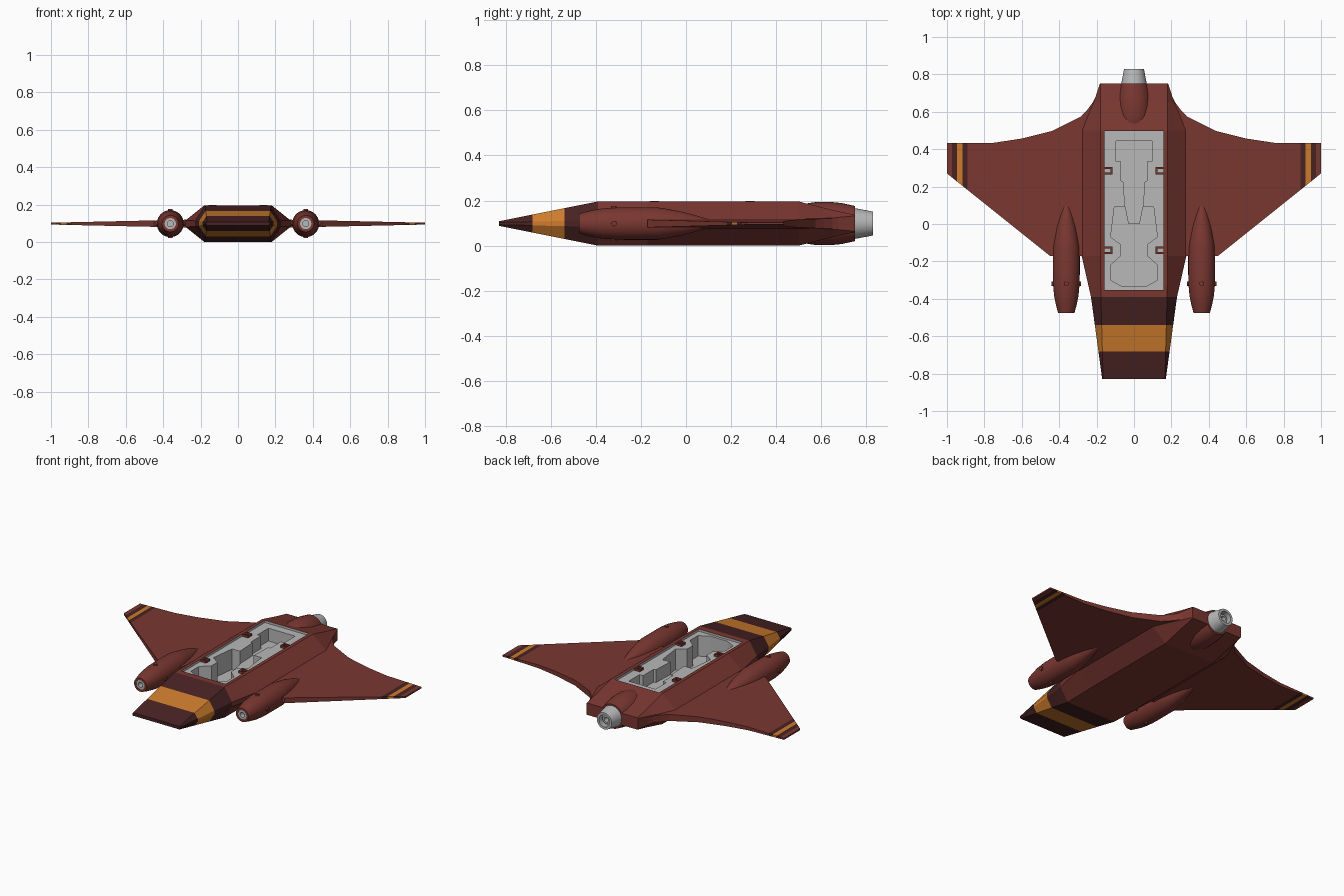
import bpy, bmesh, math
from mathutils import Matrix, Vector

if "Cube" in bpy.data.objects:
    bpy.data.objects.remove(bpy.data.objects["Cube"])

C = 0.098  # height of the centre plane


def mat(name, col):
    m = bpy.data.materials.new(name)
    m.diffuse_color = (*col, 1)
    m.use_nodes = True
    m.node_tree.nodes["Principled BSDF"].inputs["Base Color"].default_value = m.diffuse_color
    return m


RED, DARK, ORANGE, GRAY = range(4)
MATS = [mat("brick_red", (0.195, 0.038, 0.030)), mat("dark_maroon", (0.065, 0.016, 0.016)),
        mat("orange", (0.61, 0.198, 0.026)), mat("light_gray", (0.48, 0.48, 0.48))]


def finish(bm, name, rule=RED, smooth=False):
    """Turn a bmesh into an object; rule is a slot or a function of the face centre."""
    bmesh.ops.recalc_face_normals(bm, faces=bm.faces[:])
    for f in bm.faces:
        f.material_index = rule(f.calc_center_median()) if callable(rule) else rule
    me = bpy.data.meshes.new(name)
    bm.to_mesh(me)
    bm.free()
    for m in MATS:
        me.materials.append(m)
    ob = bpy.data.objects.new(name, me)
    bpy.context.collection.objects.link(ob)
    if smooth:
        bpy.ops.object.select_all(action='DESELECT')
        ob.select_set(True)
        bpy.context.view_layer.objects.active = ob
        bpy.ops.object.shade_smooth_by_angle(angle=math.radians(30))
    return ob


def prism(bm, pts, z0, z1):
    """Extrude a flat outline between two heights."""
    lo = [bm.verts.new((x, y, z0)) for x, y in pts]
    hi = [bm.verts.new((x, y, z1)) for x, y in pts]
    bm.faces.new(lo)
    bm.faces.new(hi)
    n = len(pts)
    for i in range(n):
        j = (i + 1) % n
        bm.faces.new((lo[i], lo[j], hi[j], hi[i]))


def sym(half):
    return half + [(-x, y) for x, y in reversed(half)]


def rect(x0, x1, y0, y1):
    return [(x0, y0), (x1, y0), (x1, y1), (x0, y1)]


def lathe(name, prof, x, slot, seg=32):
    """Revolve (radius, y) points around a lengthwise axis."""
    bm = bmesh.new()
    vs = [bm.verts.new((r, y, 0)) for r, y in prof]
    es = [bm.edges.new(p) for p in zip(vs, vs[1:])]
    bmesh.ops.spin(bm, geom=vs + es, cent=(0, 0, 0), axis=(0, 1, 0), angle=2 * math.pi, steps=seg)
    bmesh.ops.remove_doubles(bm, verts=bm.verts[:], dist=1e-5)
    bmesh.ops.translate(bm, verts=bm.verts[:], vec=(x, 0, C))
    return finish(bm, name, slot, True)


# Fuselage: octagonal sections (y, top half width, side half width, top height, side height)
def nose(t):
    return (-0.83 + 0.44 * t, 0.165 + 0.012 * t, 0.17 + 0.06 * t, 0.01 + 0.088 * t, 0.005 + 0.01 * t)


sections = [nose(0), nose(0.34), nose(0.66), nose(1),
            (-0.17, 0.18, 0.28, 0.098, 0.018), (0.50, 0.18, 0.28, 0.098, 0.018),
            (0.65, 0.18, 0.215, 0.06, 0.025), (0.75, 0.18, 0.183, 0.038, 0.034)]
bm = bmesh.new()
rings = []
for y, wt, ws, zt, zs in sections:
    quarter = [(wt, zt), (ws, zs), (ws, -zs), (wt, -zt)]
    rings.append([bm.verts.new((x, y, C + z)) for x, z in sym(quarter)[:4]
                  + [(-x, z) for x, z in reversed(quarter)]])
for a, b in zip(rings, rings[1:]):
    for i in range(8):
        bm.faces.new((a[i], a[(i + 1) % 8], b[(i + 1) % 8], b[i]))
bm.faces.new(rings[0])
bm.faces.new(rings[-1])


def nose_paint(c):
    if c.y > -0.39:
        return RED
    return ORANGE if -0.68 < c.y < -0.54 else DARK


fuselage = finish(bm, "fuselage", nose_paint)

# Cockpit tray: shallow deck, then the two shaped cavities
tray = rect(-0.157, 0.157, -0.352, 0.497)
rear_pit = sym([(0.095, 0.445), (0.095, 0.335), (0.07, 0.335), (0.07, 0.23),
                (0.055, 0.225), (0.05, 0.1), (0.03, 0.0)])
front_pit = sym([(0.105, 0.09), (0.125, -0.07), (0.07, -0.11), (0.07, -0.17),
                 (0.125, -0.22), (0.125, -0.30), (0.06, -0.335)])
for name, pts, floor in (("tray", tray, 0.182), ("rear_pit", rear_pit, 0.10),
                         ("front_pit", front_pit, 0.05)):
    bm = bmesh.new()
    prism(bm, pts, floor, 0.3)
    cutter = finish(bm, name + "_cutter", GRAY)
    cutter.hide_render = True
    md = fuselage.modifiers.new(name, 'BOOLEAN')
    md.operation, md.solver, md.object = 'DIFFERENCE', 'EXACT', cutter
    bpy.context.view_layer.objects.active = fuselage
    bpy.ops.object.modifier_apply(modifier=md.name)
    bpy.data.objects.remove(cutter)

# Raised wedge inside the front cavity
bm = bmesh.new()
prism(bm, sym([(0.05, 0.1), (0.03, 0.0)]), 0.045, 0.10)
finish(bm, "cockpit_wedge", GRAY)

# Canopy clips on the tray
for sx in (-1, 1):
    for y in (-0.14, 0.285):
        bm = bmesh.new()
        for x0, x1, y0, y1 in ((0.115, 0.126, -0.02, 0.02), (0.126, 0.157, 0.01, 0.02),
                               (0.126, 0.157, -0.02, -0.01)):
            prism(bm, [(sx * px, py) for px, py in rect(x0, x1, y + y0, y + y1)], 0.175, 0.197)
        finish(bm, "canopy_clip")

# Wings: flat outline, cut at the stripes, thinning toward the tip
outline = [(0.2, -0.17), (0.45, -0.17), (1.0, 0.27), (1.0, 0.433), (0.75, 0.434), (0.6, 0.457),
           (0.44, 0.497), (0.283, 0.575), (0.25, 0.61), (0.22, 0.65), (0.2, 0.69)]


def wing_paint(c):
    x = abs(c.x)
    if 0.918 < x < 0.946:
        return ORANGE
    return DARK if 0.89 < x < 0.974 else RED


for sx, side in ((-1, "left"), (1, "right")):
    bm = bmesh.new()
    prism(bm, [(sx * x, y) for x, y in outline], -1, 1)
    for x in (0.89, 0.918, 0.946, 0.974):
        bmesh.ops.bisect_plane(bm, geom=bm.verts[:] + bm.edges[:] + bm.faces[:],
                               plane_co=(sx * x, 0, 0), plane_no=(1, 0, 0))
    for v in bm.verts:
        v.co.z = C + v.co.z * (0.005 + 0.0155 * (1 - abs(v.co.x)) / 0.7)
    finish(bm, side + "_wing", wing_paint)

    # Wing cannon pods with gray muzzles
    x = sx * 0.362
    lathe(side + "_pod", [(0.03, -0.44), (0.03, -0.475), (0.044, -0.475), (0.056, -0.43),
                          (0.065, -0.385), (0.071, -0.32), (0.072, -0.27), (0.072, -0.13),
                          (0.066, -0.09), (0.053, -0.02), (0.037, 0.04), (0.022, 0.09),
                          (0.012, 0.11), (0, 0.116)], x, RED)
    lathe(side + "_muzzle", [(0, -0.44), (0.016, -0.44), (0.016, -0.473), (0.031, -0.473),
                             (0.031, -0.44)], x, GRAY, 24)

    # Small studs around each pod
    bm = bmesh.new()
    for k in range(4):
        m = (Matrix.Translation((x, -0.32, C)) @ Matrix.Rotation(k * math.pi / 2, 4, 'Y')
             @ Matrix.Translation((0, 0, 0.066)))
        bmesh.ops.create_cone(bm, cap_ends=True, segments=12, radius1=0.013, radius2=0.012,
                              depth=0.024, matrix=m)
    finish(bm, side + "_pod_studs", RED, True)

# Rear engine housing and nozzle
lathe("engine_housing", [(0, 0.515), (0.08, 0.515), (0.09, 0.54), (0.096, 0.58), (0.096, 0.64),
                         (0.091, 0.69), (0.078, 0.75), (0, 0.75)], 0, RED)
lathe("engine_nozzle", [(0.069, 0.745), (0.053, 0.83), (0.038, 0.83), (0.042, 0.79),
                        (0.026, 0.79), (0.026, 0.81), (0.015, 0.81), (0.015, 0.77),
                        (0, 0.77)], 0, GRAY)
